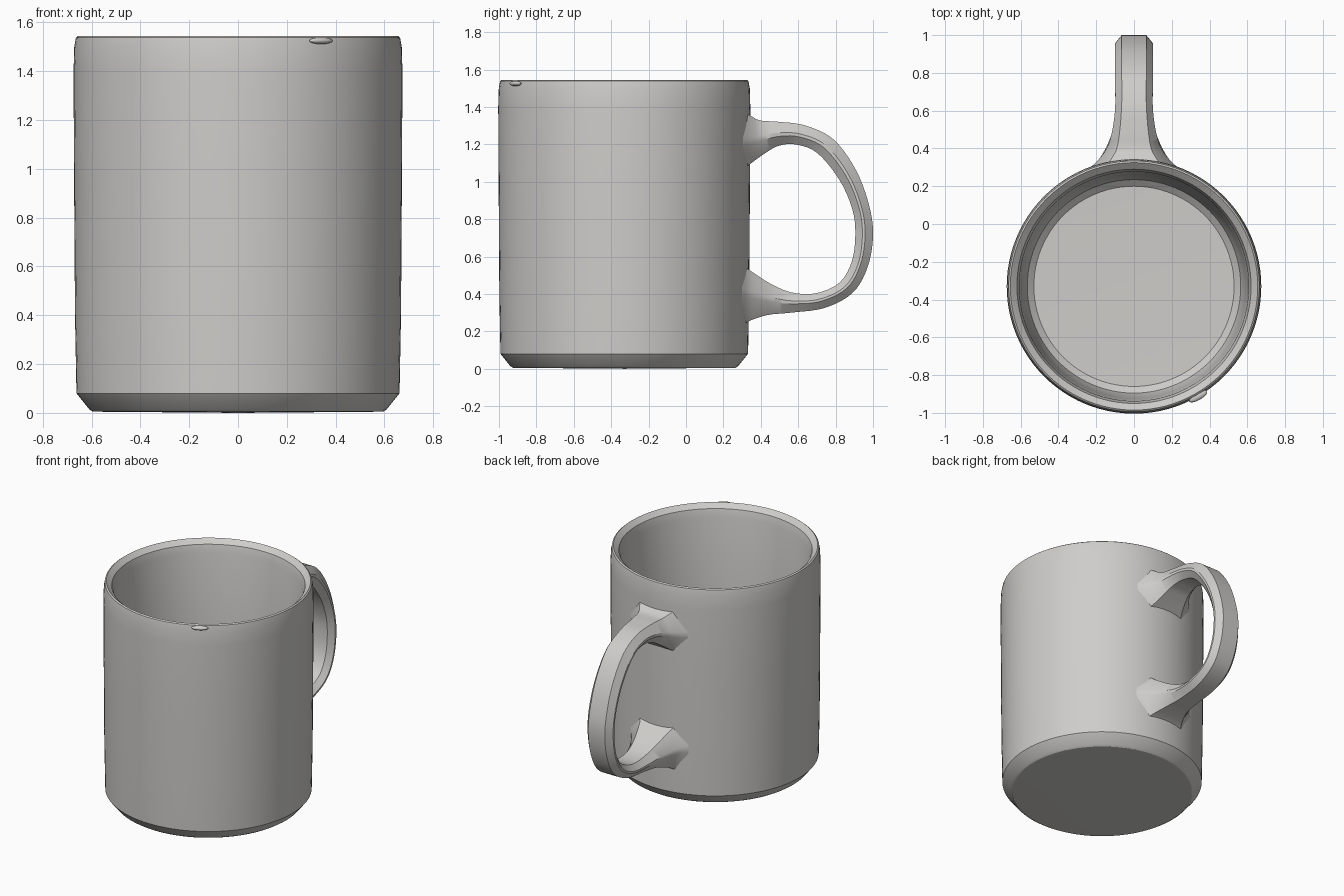
import bpy, bmesh, math
from mathutils import Vector

default = bpy.data.objects.get("Cube")
if default:
    bpy.data.objects.remove(default, do_unlink=True)

CENTRE_Y = -0.33

glaze = bpy.data.materials.new("warm grey glaze")
glaze.use_nodes = True
colour = (0.62, 0.61, 0.59, 1)
glaze.diffuse_color = colour
glaze.node_tree.nodes["Principled BSDF"].inputs["Base Color"].default_value = colour


def finish(name, bm, angle):
    bmesh.ops.recalc_face_normals(bm, faces=bm.faces[:])
    mesh = bpy.data.meshes.new(name)
    bm.to_mesh(mesh)
    bm.free()
    mesh.materials.append(glaze)
    obj = bpy.data.objects.new(name, mesh)
    bpy.context.collection.objects.link(obj)
    bpy.ops.object.select_all(action='DESELECT')
    obj.select_set(True)
    bpy.context.view_layer.objects.active = obj
    bpy.ops.object.shade_smooth_by_angle(angle=math.radians(angle))
    return obj


def bridge(bm, a, b):
    for i in range(len(a)):
        j = (i + 1) % len(a)
        bm.faces.new((a[i], a[j], b[j], b[i]))


def smooth_path(points, steps):
    """Catmull-Rom interpolation through the station vectors."""
    out = []
    last = len(points) - 1
    for i in range(last):
        p0, p1 = points[max(i - 1, 0)], points[i]
        p2, p3 = points[i + 1], points[min(i + 2, last)]
        for s in range(steps):
            t = s / steps
            out.append(0.5 * (2 * p1 + (p2 - p0) * t
                              + (2 * p0 - 5 * p1 + 4 * p2 - p3) * t ** 2
                              + (3 * p1 - p0 - 3 * p2 + p3) * t ** 3))
    return out + [points[-1]]


# Hollow cup: one lathed profile (radius, height), underside to inner floor
profile = [(0.595, 0.005), (0.61, 0.015), (0.662, 0.08), (0.668, 0.4),
           (0.672, 1.0), (0.674, 1.4), (0.671, 1.5), (0.664, 1.538),
           (0.655, 1.545), (0.62, 1.515), (0.607, 1.46), (0.595, 0.8),
           (0.58, 0.2), (0.565, 0.14), (0.53, 0.11)]
SIDES = 96
bm = bmesh.new()
rings = []
for radius, z in profile:
    rings.append([bm.verts.new((radius * math.sin(math.tau * k / SIDES),
                                CENTRE_Y + radius * math.cos(math.tau * k / SIDES), z))
                  for k in range(SIDES)])
for lower, upper in zip(rings, rings[1:]):
    bridge(bm, lower, upper)
for ring, z in ((rings[0], 0), (rings[-1], 0.1)):
    hub = bm.verts.new((0, CENTRE_Y, z))
    for k in range(SIDES):
        bm.faces.new((ring[k], ring[(k + 1) % SIDES], hub))
finish("cup_body", bm, 28)

# Handle stations: outer (y, z), inner (y, z), half width
stations = [((0.30, 1.38), (0.30, 1.06), 0.23),
            ((0.35, 1.35), (0.35, 1.10), 0.18),
            ((0.40, 1.327), (0.42, 1.15), 0.14),
            ((0.50, 1.32), (0.49, 1.19), 0.115),
            ((0.64, 1.30), (0.58, 1.20), 0.10),
            ((0.79, 1.225), (0.70, 1.155), 0.10),
            ((0.91, 1.06), (0.82, 1.01), 0.10),
            ((0.98, 0.87), (0.89, 0.85), 0.10),
            ((1.00, 0.71), (0.905, 0.71), 0.10),
            ((0.97, 0.54), (0.885, 0.57), 0.10),
            ((0.89, 0.405), (0.82, 0.46), 0.10),
            ((0.74, 0.325), (0.70, 0.405), 0.10),
            ((0.56, 0.30), (0.58, 0.405), 0.10),
            ((0.44, 0.288), (0.47, 0.445), 0.125),
            ((0.35, 0.26), (0.35, 0.52), 0.18),
            ((0.30, 0.23), (0.30, 0.56), 0.23)]
path = smooth_path([Vector((*o, *i, w)) for o, i, w in stations], 5)
# Bevelled section: (share of half width, share of the way from inner to outer)
half = [(0.65, 1), (1, 0.55), (1, 0.4), (0.65, 0)]
section = half + [(-x, t) for x, t in reversed(half)]
bm = bmesh.new()
rings = []
for oy, oz, iy, iz, width in path:
    rings.append([bm.verts.new((x * width, iy + (oy - iy) * t, iz + (oz - iz) * t))
                  for x, t in section])
for a, b in zip(rings, rings[1:]):
    bridge(bm, a, b)
bm.faces.new(rings[0])
bm.faces.new(rings[-1])
finish("handle", bm, 32)

# Small drip on the front of the rim
bm = bmesh.new()
bmesh.ops.create_uvsphere(bm, u_segments=16, v_segments=8, radius=1)
drip = finish("rim_drip", bm, 40)
drip.scale = (0.055, 0.02, 0.014)
drip.location = (0.34, CENTRE_Y - 0.582, 1.525)
drip.rotation_euler.z = math.radians(30)
